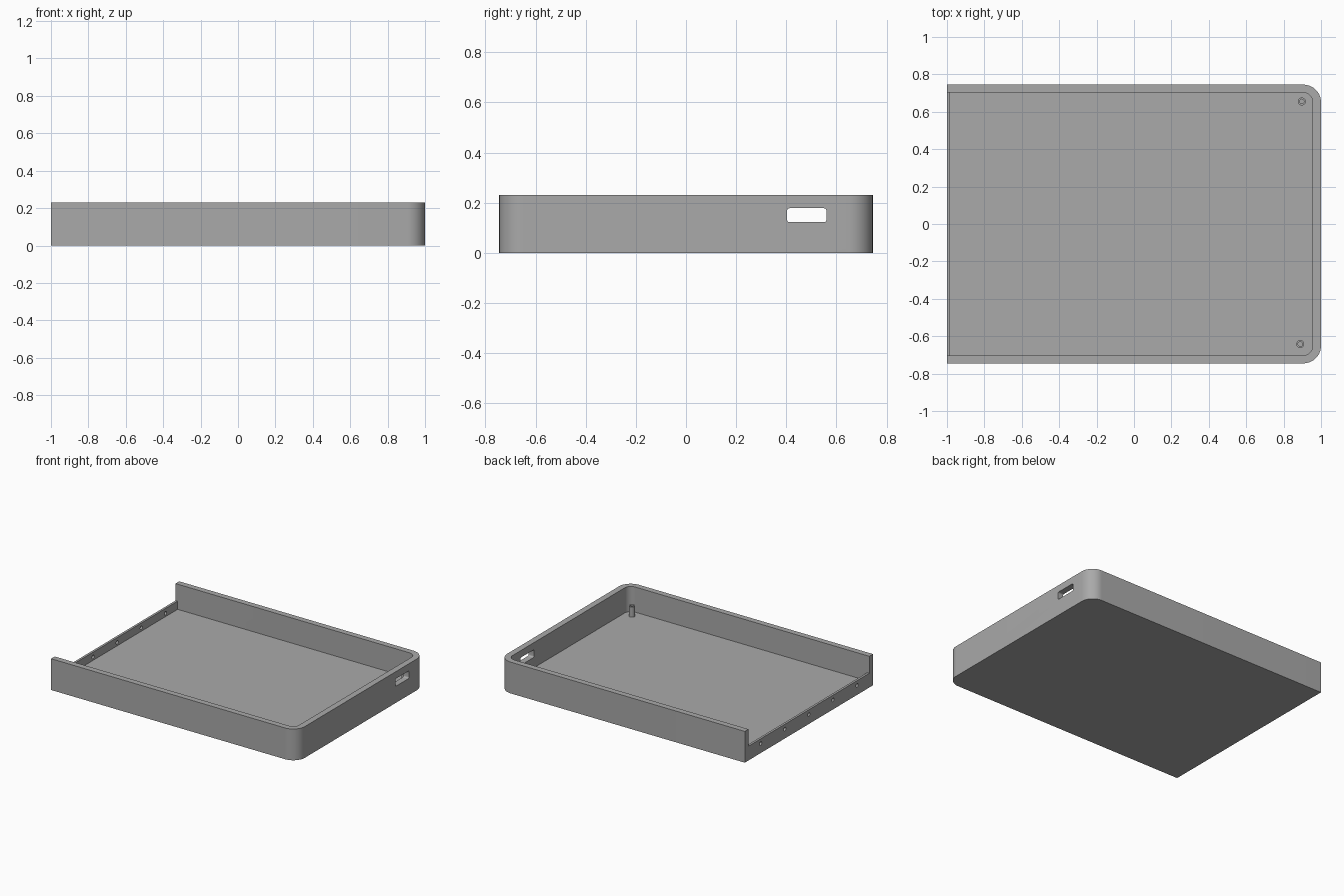
import bpy, bmesh
from math import pi, cos, sin, radians
from mathutils import Matrix

cube = bpy.data.objects.get("Cube")
if cube:
    bpy.data.objects.remove(cube, do_unlink=True)

grey = bpy.data.materials.new("plain grey")
grey.use_nodes = True
GREY = (0.4, 0.4, 0.4, 1)
grey.diffuse_color = GREY
grey.node_tree.nodes["Principled BSDF"].inputs["Base Color"].default_value = GREY

HEIGHT, FLOOR, LIP = 0.23, 0.045, 0.105
HALF_Y, INNER_Y = 0.745, 0.702


def rounded_rect(x0, x1, y0, y1, radii, steps=16):
    """Outline with radii for the corners -- , +- , ++ , -+."""
    points = []
    corners = ((x0, y0, 1, 1), (x1, y0, -1, 1), (x1, y1, -1, -1), (x0, y1, 1, -1))
    for i, ((x, y, sx, sy), r) in enumerate(zip(corners, radii)):
        if r == 0:
            points.append((x, y))
            continue
        for k in range(steps + 1):
            a = pi + (i + k / steps) * pi / 2
            points.append((x + sx * r + r * cos(a), y + sy * r + r * sin(a)))
    return points


def prism(name, outline, z0, z1, matrix=None):
    bm = bmesh.new()
    face = bm.faces.new([bm.verts.new((x, y, z0)) for x, y in outline])
    top = bmesh.ops.extrude_face_region(bm, geom=[face])["geom"]
    verts = [v for v in top if isinstance(v, bmesh.types.BMVert)]
    bmesh.ops.translate(bm, verts=verts, vec=(0, 0, z1 - z0))
    bmesh.ops.recalc_face_normals(bm, faces=bm.faces)
    if matrix:
        bm.transform(matrix)
    return finish(name, bm)


def finish(name, bm):
    mesh = bpy.data.meshes.new(name)
    bm.to_mesh(mesh)
    bm.free()
    mesh.materials.append(grey)
    obj = bpy.data.objects.new(name, mesh)
    bpy.context.collection.objects.link(obj)
    return obj


def select(obj):
    bpy.ops.object.select_all(action="DESELECT")
    obj.select_set(True)
    bpy.context.view_layer.objects.active = obj


def cut(body, cutter):
    cutter.hide_render = True
    mod = body.modifiers.new("cut", "BOOLEAN")
    mod.operation, mod.solver, mod.object = "DIFFERENCE", "EXACT", cutter
    select(body)
    bpy.ops.object.modifier_apply(modifier=mod.name)
    bpy.data.objects.remove(cutter, do_unlink=True)


# Tray body: rounded at one end, square at the open end
tray = prism("tray", rounded_rect(-1, 1, -HALF_Y, HALF_Y, (0, 0.095, 0.095, 0)), 0, HEIGHT)

# Hollow inside and low lip at the open end
cut(tray, prism("cavity_cutter", rounded_rect(
    -0.983, 0.955, -INNER_Y, INNER_Y, (0, 0.05, 0.05, 0)), FLOOR, 0.3))
cut(tray, prism("opening_cutter", rounded_rect(
    -1.1, -0.9, -INNER_Y, INNER_Y, (0, 0, 0, 0)), LIP, 0.3))

# Port slot through the rounded end; outlines lie in the y-z plane
along_x = Matrix(((0, 0, 1, 0), (1, 0, 0, 0), (0, 1, 0, 0), (0, 0, 0, 1)))
cut(tray, prism("slot_cutter", rounded_rect(
    0.403, 0.56, 0.122, 0.178, (0.01,) * 4, 5), 0.9, 1.1, along_x))

# Row of screw holes through the low lip
for i in range(-2, 3):
    y, z, r = i * 0.28, 0.07, 0.013
    cut(tray, prism("hole_cutter", rounded_rect(
        y - r, y + r, z - r, z + r, (r,) * 4, 6), -1.1, -0.97, along_x))


# Hollow screw posts in the rounded corners
def post(name, x, y, outer=0.021, inner=0.012, top=0.12):
    bm = bmesh.new()
    base = FLOOR - 0.001
    profile = [(inner, base), (inner, top), (outer, top), (outer, base)]
    verts = [bm.verts.new((r, 0, z)) for r, z in profile]
    edges = [bm.edges.new((verts[i], verts[(i + 1) % 4])) for i in range(4)]
    bmesh.ops.spin(bm, geom=verts + edges, cent=(0, 0, 0), axis=(0, 0, 1),
                   angle=2 * pi, steps=32, use_merge=True)
    bmesh.ops.remove_doubles(bm, verts=bm.verts, dist=1e-5)
    bmesh.ops.recalc_face_normals(bm, faces=bm.faces)
    bmesh.ops.translate(bm, verts=bm.verts, vec=(x, y, 0))
    return finish(name, bm)


parts = [tray, post("back_post", 0.897, 0.655), post("front_post", 0.889, -0.642)]
for part in parts:
    select(part)
    bpy.ops.object.shade_smooth_by_angle(angle=radians(30))
